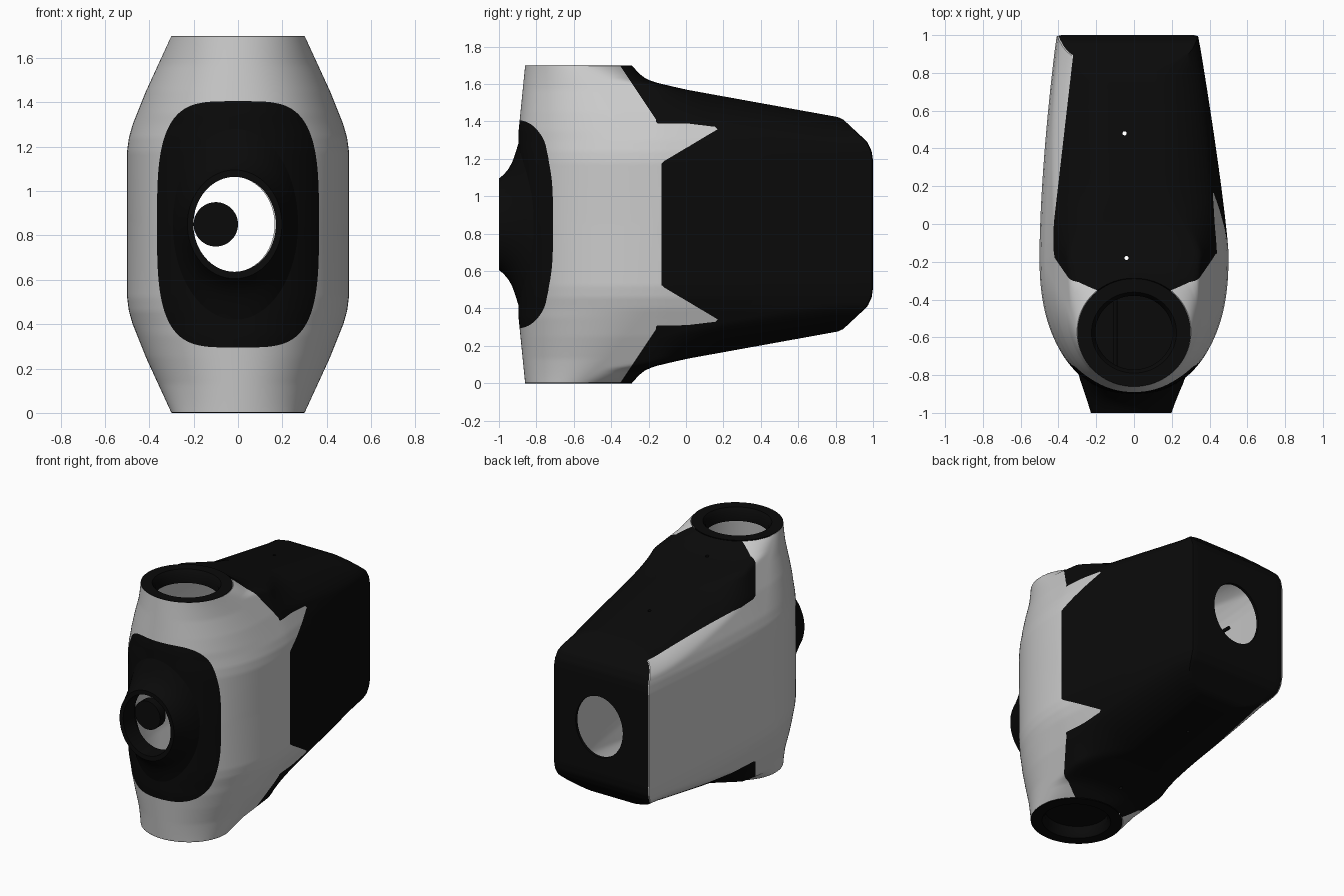
import bpy, bmesh, math
from mathutils import Matrix

if "Cube" in bpy.data.objects:
    bpy.data.objects.remove(bpy.data.objects["Cube"])

ZC, NQ, ROWS = 0.85, 44, 130


def material(name, v):
    m = bpy.data.materials.new(name)
    m.diffuse_color = (v, v, v, 1)
    m.use_nodes = True
    m.node_tree.nodes["Principled BSDF"].inputs["Base Color"].default_value = m.diffuse_color
    return m


GREY, DARK = material("light_grey", 0.8), material("black", 0.003)


def smooth(ob, angle=35):
    bpy.ops.object.select_all(action='DESELECT')
    ob.select_set(True)
    bpy.context.view_layer.objects.active = ob
    bpy.ops.object.shade_smooth_by_angle(angle=math.radians(angle))


def make_object(name, bm, mats):
    me = bpy.data.meshes.new(name)
    bm.to_mesh(me)
    bm.free()
    for m in mats:
        me.materials.append(m)
    ob = bpy.data.objects.new(name, me)
    bpy.context.collection.objects.link(ob)
    smooth(ob)
    return ob


def lerp(table, h):
    for (a, va), (b, vb) in zip(table, table[1:]):
        if h <= b:
            return va + (vb - va) * (h - a) / (b - a)
    return table[-1][1]


# Section controls against the distance from mid height
WIDTH = [(0, .5), (.33, .5), (.39, .492), (.45, .475), (.6, .415), (.85, .3)]
BACK = [(0, 1), (.34, 1), (.39, .993), (.44, .97), (.57, .83), (.72, 0),
        (.755, -.15), (.775, -.21), (.805, -.25), (.85, -.29)]
FRONT = [(0, -.9), (.5, -.895), (.85, -.86)]
CENTRE = [(0, -.15), (.45, -.2), (.57, -.3), (.72, -.42), (.85, -.575)]
SQUARE = [(0, 150), (.57, 150), (.72, 10), (.78, 3), (.85, 2)]
ROUND = [(0, 2.3), (.5, 2.2), (.85, 2)]
ROOF = [(-.3, .85), (-.15, .755), (0, .72), (.83, .57), (1.1, .57)]  # ridge height along y


def section(z):
    h = abs(z - ZC)
    w, yb, yf, yc = (lerp(t, h) for t in (WIDTH, BACK, FRONT, CENTRE))
    pts = []
    for i in range(4 * NQ):
        a = math.pi / 2 * i / NQ
        c, s = math.cos(a), math.sin(a)
        n = lerp(SQUARE if s > 0 else ROUND, h)
        r = (abs(c) ** n + abs(s) ** n) ** (-1 / n)
        x, y = w * r * c, yc + r * s * ((yb - yc) if s > 0 else (yc - yf))
        t = max(0, (y + .15) / 1.15)
        x *= 1 - (.32 * t ** 1.2 if x > 0 else .18 * t ** 1.6)
        if t > 0 and h > .36:                        # crowned roof
            q = min(.995, (h - .36) / (lerp(ROOF, y) - .35))
            f = min(1, .5 / w * (1 - q ** 2.2) ** .4545)
            x *= 1 - (1 - f) * min(1, t * 4)
        pts.append((x, y, z))
    return pts


def is_dark(p):
    x, y, h = p.x, p.y, abs(p.z - ZC)
    if y < -.4 and (abs(x) / .365) ** 4 + (h / .555) ** 3.3 < 1:
        return True                                  # front panel
    if h < .5 and y > lerp(BACK, h) - .004:
        return True                                  # back panel
    if y > -.16 and h > .54 - max(0, y) * .12 and x > -.425 + .115 * max(0, y):
        return True                                  # roof and belly panels
    if -.37 < y <= -.16 and h > .845 - (y + .35) * 1.5:
        return True
    return x > 0 and y > (-.13 if h < .33 else -.13 + (h - .33) * 1.68)


# Body shell, lofted upwards
bm = bmesh.new()
rings = [[bm.verts.new(p) for p in section(.003 + (2 * ZC - .006) * r / ROWS)]
         for r in range(ROWS + 1)]
for lo, hi in zip(rings, rings[1:]):
    for i in range(4 * NQ):
        j = (i + 1) % (4 * NQ)
        bm.faces.new((lo[i], lo[j], hi[j], hi[i]))

# Cut the mesh along the panel boundary, then paint each side
new = []
for e in list(bm.edges):
    a, b = e.verts
    da = is_dark(a.co)
    if da != is_dark(b.co):
        lo, hi = 0.0, 1.0
        for _ in range(10):
            mid = (lo + hi) / 2
            if is_dark(a.co.lerp(b.co, mid)) == da:
                lo = mid
            else:
                hi = mid
        new.append(bmesh.utils.edge_split(e, a, min(max(lo, .03), .97))[1])
bmesh.ops.connect_verts(bm, verts=new)
cut = set(new)
for f in bm.faces:
    votes = [is_dark(v.co) for v in f.verts if v not in cut]
    f.material_index = int(sum(votes) * 2 > len(votes)) if votes else int(is_dark(f.calc_center_median()))
body = make_object("body_shell", bm, (GREY, DARK))
sol = body.modifiers.new("thickness", 'SOLIDIFY')
sol.thickness, sol.offset, sol.material_offset = .02, -1, -1


# Cutters for the front port, back port and screw holes
def cutter(name, loc, rx, ry, depth, along_y):
    b = bmesh.new()
    bmesh.ops.create_cone(b, cap_ends=True, segments=48, radius1=1, radius2=1, depth=depth)
    b.transform(Matrix.Diagonal((rx, ry, 1, 1)))
    if along_y:
        b.transform(Matrix.Rotation(math.pi / 2, 4, 'X'))
    b.transform(Matrix.Translation(loc))
    ob = make_object(name, b, (DARK,))
    ob.hide_render = True
    mod = body.modifiers.new(name, 'BOOLEAN')
    mod.operation, mod.solver, mod.object = 'DIFFERENCE', 'EXACT', ob
    return ob


cutters = [cutter("front_port_cutter", (-.015, -.9, ZC), .215, .225, .6, True),
           cutter("back_port_cutter", (-.02, 1, ZC), .185, .215, .3, True),
           cutter("screw_hole_cutter_a", (-.05, .48, ZC), .011, .011, 3, False),
           cutter("screw_hole_cutter_b", (-.04, -.18, ZC), .011, .011, 3, False)]
deps = bpy.context.evaluated_depsgraph_get()
cut_mesh = bpy.data.meshes.new_from_object(body.evaluated_get(deps))
body.modifiers.clear()
body.data = cut_mesh
for c in cutters:
    bpy.data.objects.remove(c)
smooth(body)


def lathe(name, profile, matrix, closed=False, seg=64):
    b = bmesh.new()
    rows = [[b.verts.new((r * math.cos(2 * math.pi * i / seg), r * math.sin(2 * math.pi * i / seg), z))
             for i in range(seg)] for r, z in profile]
    if closed:
        rows.append(rows[0])
    for p, q in zip(rows, rows[1:]):
        for i in range(seg):
            j = (i + 1) % seg
            b.faces.new((p[i], p[j], q[j], q[i]))
    bmesh.ops.recalc_face_normals(b, faces=b.faces)
    b.transform(matrix)
    return make_object(name, b, (DARK,))


# Flared collar round the front port, its foot bent to follow the body
facing = Matrix.Translation((-.015, 0, ZC)) @ Matrix.Rotation(math.pi / 2, 4, 'X')
collar = lathe("front_collar", [(.214, .87), (.214, .998), (.245, 1), (.265, .975), (.295, .95),
                                (.33, .93), (.38, .912), (.43, .897)],
               facing @ Matrix.Diagonal((.87, 1, 1, 1)))
for v in collar.data.vertices:
    r = math.hypot((v.co.x + .015) / .87, v.co.z - ZC)
    if r > .23:
        v.co.x *= 1 - 1.35 * max(0, r - .25)
        drop = .75 - .75 * (1 - (abs(v.co.x) / .5) ** 2.3) ** (1 / 2.3)
        v.co.y += drop * min(1, max(0, (v.co.y + 1) / .1))

# Rims of the top and bottom sockets
for name, z, d in (("top_rim", 1.7, -1), ("bottom_rim", 0, 1)):
    lathe(name, [(.3, z + d * .003), (.3, z), (.225, z), (.205, z + d * .03),
                 (.205, z + d * .09), (.28, z + d * .09), (.28, z + d * .003)],
          Matrix.Translation((0, -.575, 0)) @ Matrix.Diagonal((1, .952, 1, 1)), True)


def rod(name, r, loc, depth, along_y):
    b = bmesh.new()
    bmesh.ops.create_cone(b, cap_ends=True, segments=48, radius1=r, radius2=r, depth=depth)
    if along_y:
        b.transform(Matrix.Rotation(math.pi / 2, 4, 'X'))
    b.transform(Matrix.Translation(loc))
    return make_object(name, b, (DARK,))


# Socket floor, inner knob and its rail
rod("socket_floor", .25, (0, -.575, .085), .02, False)
rod("inner_knob", .1, (-.1, -.84, ZC), .06, True)
rod("inner_rail", .012, (-.1, 0, ZC), 1.66, True)
